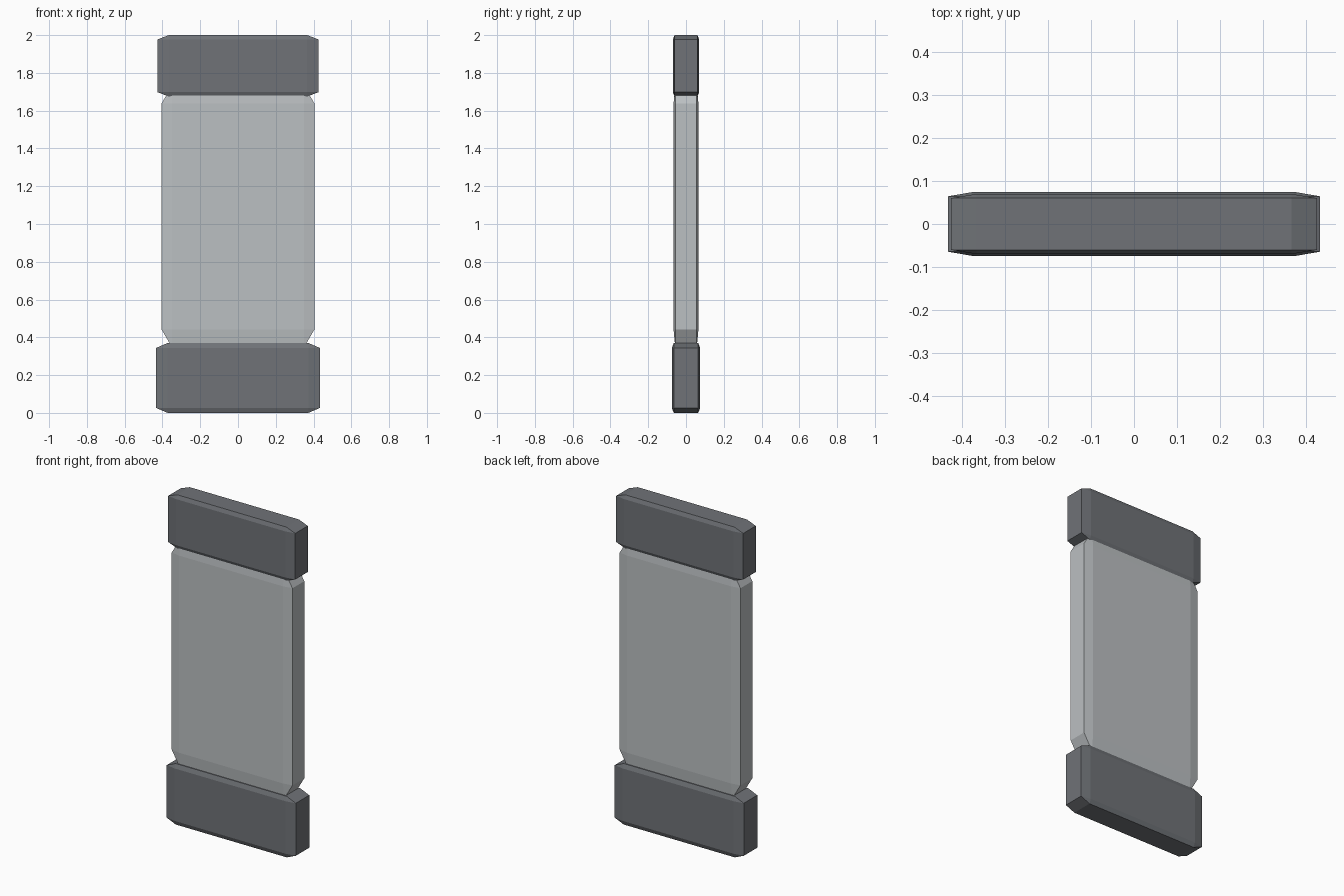
import bpy
import bmesh
from mathutils import Vector

cube = bpy.data.objects.get("Cube")
if cube:
    bpy.data.objects.remove(cube, do_unlink=True)


def make_material(name, rgb):
    mat = bpy.data.materials.new(name)
    mat.use_nodes = True
    color = (*rgb, 1.0)
    mat.diffuse_color = color
    mat.node_tree.nodes["Principled BSDF"].inputs["Base Color"].default_value = color
    return mat


def chamfered_block(name, width, depth, bottom, top, mat):
    """Unit cube with chamfered edges, stretched so the chamfer scales with each side."""
    bm = bmesh.new()
    bmesh.ops.create_cube(bm, size=1)
    bmesh.ops.bevel(bm, geom=bm.edges[:], offset=0.07, offset_type='OFFSET',
                    segments=1, affect='EDGES')
    bmesh.ops.scale(bm, vec=Vector((width, depth, top - bottom)), verts=bm.verts)
    bmesh.ops.translate(bm, vec=Vector((0, 0, (bottom + top) / 2)), verts=bm.verts)
    bmesh.ops.recalc_face_normals(bm, faces=bm.faces)
    mesh = bpy.data.meshes.new(name)
    bm.to_mesh(mesh)
    bm.free()
    mesh.materials.append(mat)
    obj = bpy.data.objects.new(name, mesh)
    bpy.context.collection.objects.link(obj)
    return obj


dark_grey = make_material("dark grey", (0.16, 0.17, 0.185))
light_grey = make_material("light grey", (0.50, 0.525, 0.54))

# Wide foot, pale shaft running into both ends, slightly narrower cap
chamfered_block("base", 0.866, 0.15, 0.0, 0.37, dark_grey)
chamfered_block("shaft", 0.81, 0.132, 0.345, 1.735, light_grey)
chamfered_block("cap", 0.852, 0.14, 1.675, 2.0, dark_grey)
